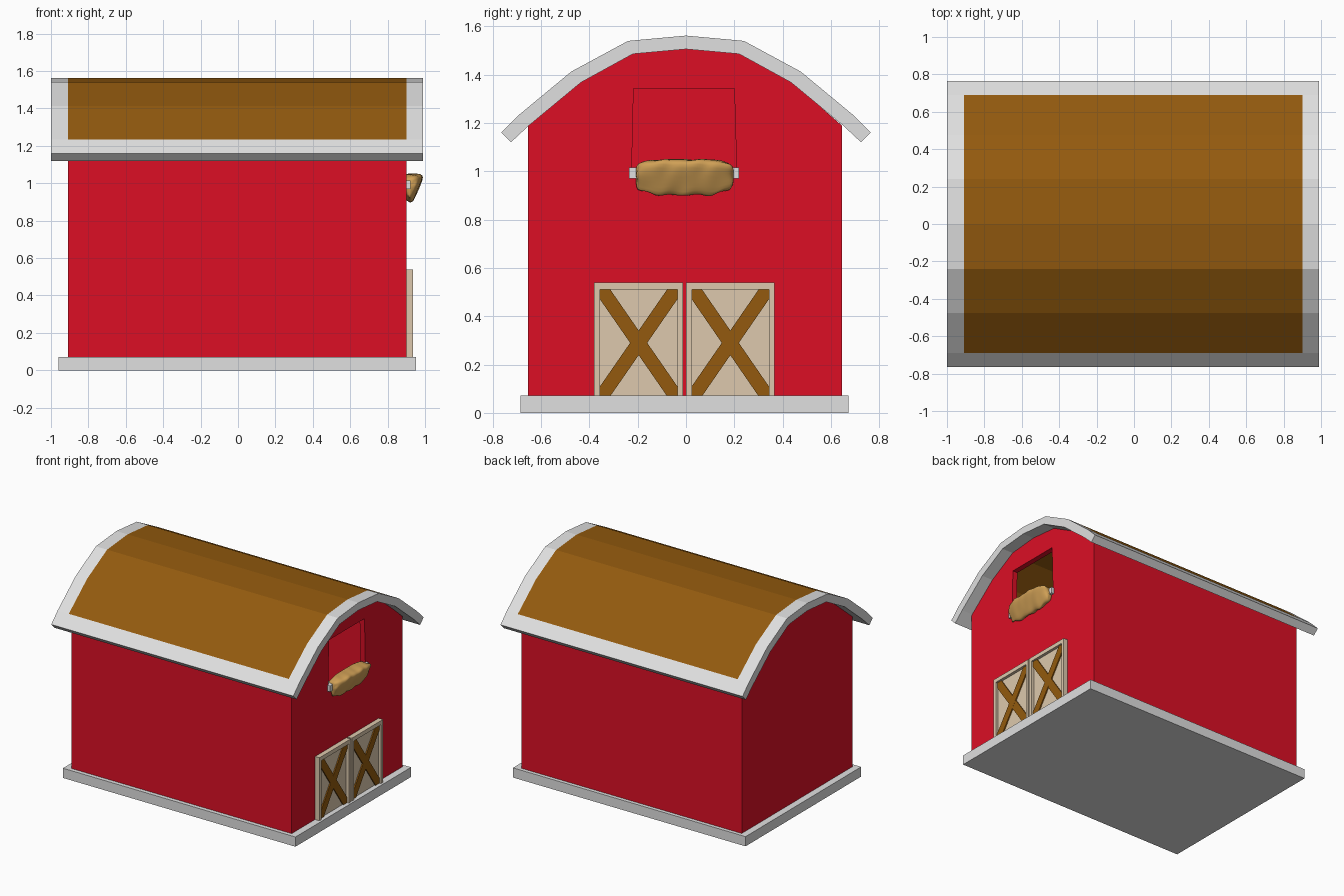
import bpy, bmesh, math
from mathutils import Vector

if "Cube" in bpy.data.objects:
    bpy.data.objects.remove(bpy.data.objects["Cube"])


def material(name, rgb):
    m = bpy.data.materials.new(name)
    lin = [(c / 255 / 12.92) if c < 11 else ((c / 255 + 0.055) / 1.055) ** 2.4 for c in rgb]
    m.diffuse_color = (*lin, 1)
    m.use_nodes = True
    m.node_tree.nodes["Principled BSDF"].inputs["Base Color"].default_value = m.diffuse_color
    return m


RED = material("barn red", (220, 15, 37))
BROWN = material("wood brown", (147, 90, 14))
WHITE = material("trim white", (224, 224, 224))
BEIGE = material("door beige", (221, 201, 173))
HAY = material("hay", (208, 160, 86))


def finish(name, bm, *mats):
    bmesh.ops.recalc_face_normals(bm, faces=bm.faces)
    me = bpy.data.meshes.new(name)
    bm.to_mesh(me)
    bm.free()
    for m in mats:
        me.materials.append(m)
    ob = bpy.data.objects.new(name, me)
    bpy.context.collection.objects.link(ob)
    return ob


def prism(name, pts, x0, x1, *mats):
    """Extrude a (y, z) outline along x."""
    bm = bmesh.new()
    f = bm.faces.new([bm.verts.new((x0, y, z)) for y, z in pts])
    ext = bmesh.ops.extrude_face_region(bm, geom=[f])
    bmesh.ops.translate(bm, vec=(x1 - x0, 0, 0),
                        verts=[v for v in ext["geom"] if isinstance(v, bmesh.types.BMVert)])
    return finish(name, bm, *mats)


def rect(y0, y1, z0, z1):
    return [(y0, z0), (y1, z0), (y1, z1), (y0, z1)]


def mirrored(half):
    return half + [(-y, z) for y, z in reversed(half[:-1])]


OUTER = mirrored([(-0.765, 1.16), (-0.69, 1.235), (-0.475, 1.413), (-0.24, 1.54), (0, 1.562)])
INNER = mirrored([(-0.725, 1.12), (-0.65, 1.19), (-0.435, 1.368), (-0.22, 1.486), (0, 1.506)])

# foundation slab
prism("foundation", rect(-0.685, 0.672, 0, 0.072), -0.96, 0.952, WHITE)

# barn walls, following the curved roof
walls = prism("barn_walls", [(-0.655, 0.06), (-0.655, 1.19)] +
              [(y, z + 0.005) for y, z in INNER[2:-2]] + [(0.645, 1.19), (0.645, 0.06)],
              -0.91, 0.90, RED, BROWN)

# hollow inside with a brown ceiling, and the hayloft opening
cavity = prism("cavity_cutter", [(-0.61, 0.12), (-0.61, 1.18)] +
               [(y, z - 0.015) for y, z in INNER[2:-2]] + [(0.60, 1.18), (0.60, 0.12)],
               -0.87, 0.86, RED, BROWN)
for p in cavity.data.polygons:
    if p.normal.z > 0.3:
        p.material_index = 1
opening = prism("opening_cutter", [(-0.225, 0.99), (0.21, 0.99), (0.2, 1.343), (-0.217, 1.343)],
                0.80, 1.0, RED, BROWN)
for cutter in (cavity, opening):
    mod = walls.modifiers.new("cut", "BOOLEAN")
    mod.operation = "DIFFERENCE"
    mod.solver = "EXACT"
    mod.object = cutter
    cutter.hide_render = True
    cutter.hide_viewport = True

# roof shell with a brown field framed by white trim
bm = bmesh.new()
xs = [-1.0, -0.908, 0.90, 0.99]
ring = OUTER + INNER[::-1]
cols = [[bm.verts.new((x, y, z)) for y, z in ring] for x in xs]
n, k = len(ring), len(OUTER)
for i in range(3):
    for j in range(n):
        j2 = (j + 1) % n
        f = bm.faces.new((cols[i][j], cols[i][j2], cols[i + 1][j2], cols[i + 1][j]))
        f.material_index = 1 if i == 1 and 1 <= j <= k - 3 else 0
for c in (cols[0], cols[-1]):
    for j in range(k - 1):
        bm.faces.new((c[j], c[j + 1], c[n - 2 - j], c[n - 1 - j]))
finish("roof", bm, WHITE, BROWN)

# double doors: frame, recessed panel and crossed braces
for side, y0, y1 in (("left", -0.38, -0.012), ("right", 0.0, 0.367)):
    z0, z1, b = 0.07, 0.54, 0.024
    a, c, t = y0 + b, y1 - b, z1 - 0.03
    prism(side + "_door_frame", [(y0, z0), (y0, z1), (y1, z1), (y1, z0), (c, z0), (c, t), (a, t), (a, z0)],
          0.89, 0.936, BEIGE)
    prism(side + "_door_panel", rect(a, c, z0, t), 0.89, 0.915, BEIGE)
    w, v = 0.043, 0.04
    for tag, p, q, s in (("a", a, c, 1), ("b", c, a, -1)):
        prism(side + "_door_brace_" + tag,
              [(p, t), (p + s * w, t), (q, z0 + v), (q, z0), (q - s * w, z0), (p, t - v)],
              0.91, 0.923 if s > 0 else 0.9235, BROWN)

# sill rail under the hayloft opening
prism("loft_sill", rect(-0.235, 0.22, 0.97, 1.015), 0.87, 0.922, WHITE)

# hay draped over the sill: lumpy loft along y
section = [(0.86, 1.03), (0.89, 1.05), (0.935, 1.05), (0.978, 1.048), (0.99, 1.032), (0.978, 0.995),
           (0.96, 0.955), (0.942, 0.915), (0.928, 0.897), (0.905, 0.905), (0.88, 0.94), (0.862, 0.99)]
bm = bmesh.new()
rings = []
N = 20
for i in range(N + 1):
    u = -1 + 2 * i / N
    s = 0.6 + 0.4 * (1 - abs(u) ** 5)
    row = []
    for j, (x, z) in enumerate(section):
        lump = 0.006 * math.sin(9 * u + j * 1.7) + 0.004 * math.sin(17 * u + j)
        px = 0.915 + (x - 0.915) * s * (1 - 0.1 * (u - 0.15) ** 2) + lump * 0.6
        pz = 0.985 + (z - 0.985) * (s + 0.06 * math.cos(12 * u) * (z < 0.95)) + lump * 0.5
        py = -0.005 + u * 0.203 + 0.008 * math.sin(j * 2.1)
        row.append(bm.verts.new((px, py, pz)))
    rings.append(row)
m = len(section)
for r, r2 in zip(rings, rings[1:]):
    for j in range(m):
        bm.faces.new((r[j], r[(j + 1) % m], r2[(j + 1) % m], r2[j]))
for r in (rings[0], rings[-1]):
    bm.faces.new(r)
for f in bm.faces:
    f.smooth = True
hay = finish("hay_bundle", bm, HAY)
hay.modifiers.new("soften", "SUBSURF").render_levels = 1
